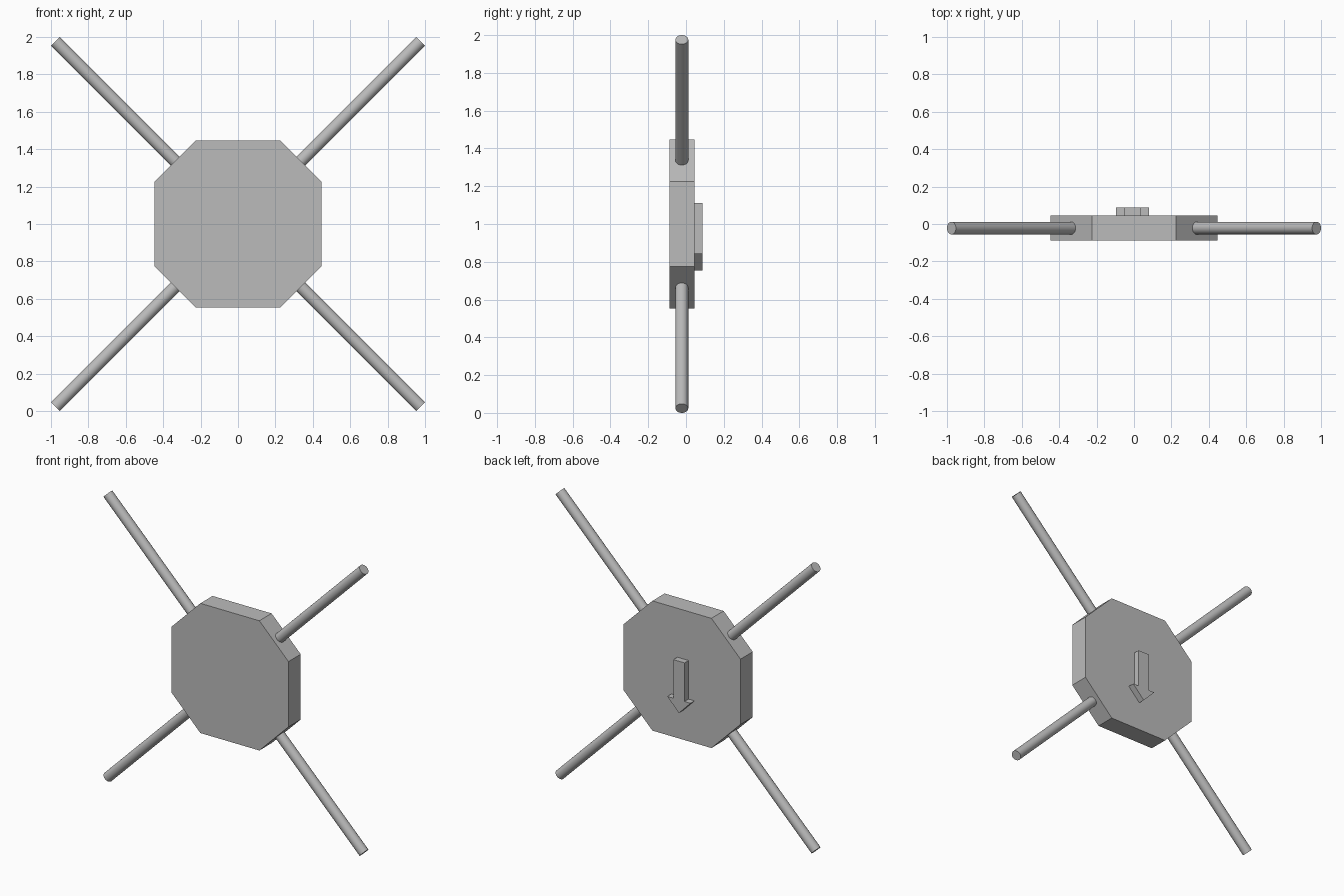
import bpy, bmesh
from math import pi
from mathutils import Vector

cube = bpy.data.objects.get("Cube")
if cube:
    bpy.data.objects.remove(cube, do_unlink=True)

grey = bpy.data.materials.new("plain grey")
grey.use_nodes = True
colour = (0.5, 0.5, 0.5, 1)
grey.diffuse_color = colour
grey.node_tree.nodes["Principled BSDF"].inputs["Base Color"].default_value = colour

CENTRE_Z = 1.0
ROD_Y = -0.022


def prism(name, outline, y0, y1):
    """Extrude an outline in x and z from y0 to y1."""
    bm = bmesh.new()
    face = bm.faces.new([bm.verts.new((x, y0, z)) for x, z in outline])
    new = bmesh.ops.extrude_face_region(bm, geom=[face])["geom"]
    verts = [v for v in new if isinstance(v, bmesh.types.BMVert)]
    bmesh.ops.translate(bm, verts=verts, vec=(0, y1 - y0, 0))
    bmesh.ops.recalc_face_normals(bm, faces=bm.faces)
    mesh = bpy.data.meshes.new(name)
    bm.to_mesh(mesh)
    bm.free()
    mesh.materials.append(grey)
    obj = bpy.data.objects.new(name, mesh)
    bpy.context.collection.objects.link(obj)
    return obj


# Octagonal body plate
w, c = 0.447, 0.225
octagon = [(w, -c), (w, c), (c, w), (-c, w), (-w, c), (-w, -c), (-c, -w), (c, -w)]
prism("body_plate", [(x, z + CENTRE_Z) for x, z in octagon], -0.0885, 0.0445)

# Raised arrow on the back, pointing down
ax, shaft, barb = -0.008, 0.043, 0.089
top, shoulder, tip = 1.11, 0.844, 0.753
arrow = [(-shaft, top), (shaft, top), (shaft, shoulder), (barb, shoulder),
         (0, tip), (-barb, shoulder), (-shaft, shoulder)]
prism("back_arrow", [(x + ax, z) for x, z in arrow], 0.035, 0.0885)

# Four diagonal rods
for side, sx in (("left", 1), ("right", -1)):
    for level, sz in (("upper", 1), ("lower", -1)):
        start = Vector((0.31 * sx, ROD_Y, CENTRE_Z + 0.31 * sz))
        end = Vector((0.976 * sx, ROD_Y, CENTRE_Z + 0.976 * sz))
        bpy.ops.mesh.primitive_cylinder_add(
            vertices=24, radius=0.034, depth=(end - start).length,
            location=(start + end) / 2, rotation=(0, sx * sz * pi / 4, 0))
        rod = bpy.context.object
        rod.name = f"{level}_{side}_rod"
        rod.data.materials.append(grey)
        bpy.ops.object.shade_smooth_by_angle()
